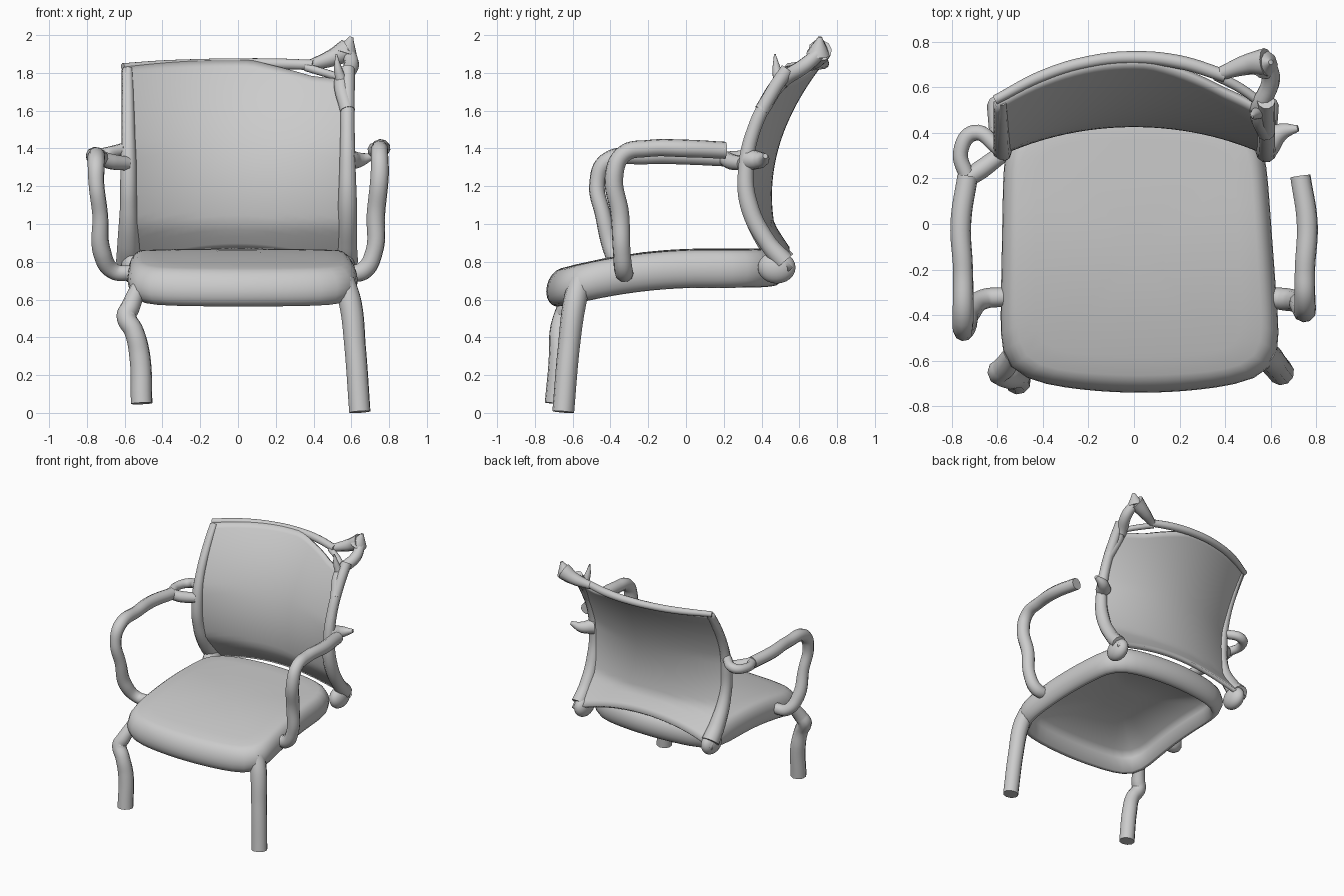
import bpy, bmesh, math, random
from mathutils import Vector

random.seed(4)
if "Cube" in bpy.data.objects:
    bpy.data.objects.remove(bpy.data.objects["Cube"])

COLOUR = (.6, .6, .6, 1)
grey = bpy.data.materials.new("plain grey")
grey.use_nodes = True
grey.diffuse_color = COLOUR
grey.node_tree.nodes["Principled BSDF"].inputs["Base Color"].default_value = COLOUR


def link(name, data):
    data.materials.append(grey)
    thing = bpy.data.objects.new(name, data)
    bpy.context.collection.objects.link(thing)
    return thing


def finish(bm, name):
    bmesh.ops.recalc_face_normals(bm, faces=bm.faces)
    mesh = bpy.data.meshes.new(name)
    bm.to_mesh(mesh)
    bm.free()
    for polygon in mesh.polygons:
        polygon.use_smooth = True
    return link(name, mesh)


def tube(name, radius, points, end_radius=None, wobble=.1):
    """Smooth capped tube through points, tapering to end_radius."""
    end_radius = radius if end_radius is None else end_radius
    curve = bpy.data.curves.new(name, 'CURVE')
    curve.dimensions = '3D'
    curve.bevel_depth = 1
    curve.bevel_resolution = 3
    curve.resolution_u = 8
    curve.use_fill_caps = True
    spline = curve.splines.new('BEZIER')
    spline.bezier_points.add(len(points) - 1)
    for index, (knot, place) in enumerate(zip(spline.bezier_points, points)):
        knot.co = place
        blend = index / (len(points) - 1)
        taper = radius + (end_radius - radius) * blend
        knot.radius = taper * random.uniform(1 - wobble, 1 + wobble)
        knot.handle_left_type = knot.handle_right_type = 'AUTO'
    link(name, curve)


def knob(name, centre, size):
    bm = bmesh.new()
    bmesh.ops.create_uvsphere(bm, u_segments=20, v_segments=12, radius=1)
    bmesh.ops.scale(bm, vec=Vector(size), verts=bm.verts)
    bmesh.ops.translate(bm, vec=Vector(centre), verts=bm.verts)
    finish(bm, name)


def mirrored(side, points):
    return [Vector((side * x, y, z)) for x, y, z in points]


# Seat cushion: rounded-square rings with a bowed front and back and a rolled front edge
def seat_point(u, v, drop):
    front = (1 - v) / 2
    back = 1 - front
    x = .03 * front + u * (.57 + .05 * front)
    y = front * (.08 * u * u - .74) + back * (.53 - .1 * u * u)
    roll = max(0, .1 - y)
    z = .87 - .18 * roll * roll - .01 * u * u - drop
    return x, y, z


def rounded_square(angle, scale):
    c, s = math.cos(angle), math.sin(angle)
    reach = scale / (abs(c) ** 8 + abs(s) ** 8) ** (1 / 8)
    return c * reach, s * reach


SIDES, STEPS = 64, 10
rings = [(.2, 0), (.5, 0), (.75, 0)]
for step in range(STEPS + 1):
    turn = math.pi * step / STEPS
    rings.append((.88 + .12 * math.sin(turn), .1 - .1 * math.cos(turn)))
rings += [(.85, .1), (.8, .06), (.2, .06)]

bm = bmesh.new()
rows = []
for scale, drop in rings:
    corners = [rounded_square(math.tau * i / SIDES, scale) for i in range(SIDES)]
    rows.append([bm.verts.new(seat_point(u, v, drop)) for u, v in corners])
for upper, lower in zip(rows, rows[1:]):
    for i in range(SIDES):
        j = (i + 1) % SIDES
        bm.faces.new((upper[i], upper[j], lower[j], lower[i]))
bm.faces.new(rows[0])
bm.faces.new(rows[-1])
finish(bm, "seat_cushion")


# Backrest: thin sheet curved both ways, flaring at its arched bottom, low at the top left corner
def back_y(x, z):
    wrap = min(.44, .2 + .4 * (z - .8))
    flare = .4 * max(0, 1 - z)
    return .44 + .55 * (z - 1.15) ** 2 + flare - wrap * x * x


CELLS = 28
bm = bmesh.new()
columns = []
for i in range(CELLS + 1):
    x = 1.22 * (i / CELLS - .5)
    torn = max(0, min(1, 3 * x - .2))
    top = 1.86 - .1 * x * x - .07 * torn
    bottom = .87 - .3 * x * x
    heights = [bottom + (top - bottom) * j / CELLS for j in range(CELLS + 1)]
    columns.append([bm.verts.new((x, back_y(x, z), z)) for z in heights])
for near, far in zip(columns, columns[1:]):
    for j in range(CELLS):
        bm.faces.new((near[j], far[j], far[j + 1], near[j + 1]))
sheet = finish(bm, "backrest_sheet")
shell = sheet.modifiers.new("thickness", 'SOLIDIFY')
shell.thickness = .03
shell.offset = 0

# Rear seat corners and the side posts of the backrest growing out of them
for name, side, radius in (("left", 1, .045), ("right", -1, .035)):
    knob(name + "_rear_corner", (side * .56, .48, .77), (.06, .1, .085))
    edge = [(.58, back_y(.58, z), z) for z in (.8, .9, 1.1, 1.3, 1.5, 1.7, 1.82)]
    tube(name + "_back_post", .06, mirrored(side, edge), radius - .01, .15)

# Top rail, leaving a slit over the low corner of the sheet
rail = [(x, .73 - .5 * x * x, 1.85 - .05 * x * x) for x in (-.61, -.4, -.2, 0, .2, .4)]
tube("top_rail", .022, rail, .03)

# Broken corner: upright horn, web down to the post, spike and loose strip
tube("corner_horn", .03, [(.38, .66, 1.84), (.5, .7, 1.88), (.58, .71, 1.92)], .06)
tube("corner_tip", .06, [(.57, .7, 1.9), (.6, .71, 1.99)], .01)
tube("corner_web", .04, [(.59, .7, 1.9), (.6, .63, 1.84), (.55, .5, 1.75), (.58, .4, 1.6)])
tube("corner_spike", .04, [(.56, .5, 1.72), (.53, .48, 1.82), (.52, .47, 1.9)], .005)
tube("corner_strip", .02, [(.36, .65, 1.83), (.46, .6, 1.8), (.56, .53, 1.77)])


# Armrests: one mirrored path, the right one leaning forward and sitting lower
def armrest(name, side, lean, sink):
    upright = [(.57, -.32, .74), (.66, -.33, .75), (.72, -.34 - lean / 2, .85),
               (.73, -.35 - lean, 1.05), (.75, -.38 - lean, 1.26 - sink)]
    top = [(.75, -.33 - lean, 1.37 - sink), (.75, -.2, 1.4 - sink),
           (.76, 0, 1.4 - sink), (.73, .21, 1.39 - sink)]
    tube(name, .046, mirrored(side, upright + top))


armrest("left_armrest", 1, 0, 0)
armrest("right_armrest", -1, .09, .04)
tube("left_arm_stub", .06, [(.58, .34, 1.34), (.64, .4, 1.34), (.72, .42, 1.36)], .015)
tube("right_arm_outer_fork", .035,
     mirrored(-1, [(.73, .2, 1.35), (.76, .32, 1.36), (.7, .4, 1.37), (.59, .33, 1.4)]))
tube("right_arm_inner_fork", .04,
     mirrored(-1, [(.73, .2, 1.35), (.67, .24, 1.33), (.59, .3, 1.32)]))

# Front legs: a straight one, and a crooked shorter one with a knob under the seat
tube("left_front_leg", .06, [(.56, -.56, .7), (.595, -.59, .58), (.62, -.62, .35), (.645, -.65, .005)],
     wobble=.04)
tube("right_front_leg", .045, [(-.53, -.57, .66), (-.57, -.63, .56), (-.59, -.65, .51),
                               (-.55, -.67, .43), (-.52, -.67, .3), (-.51, -.69, .05)], .062)
